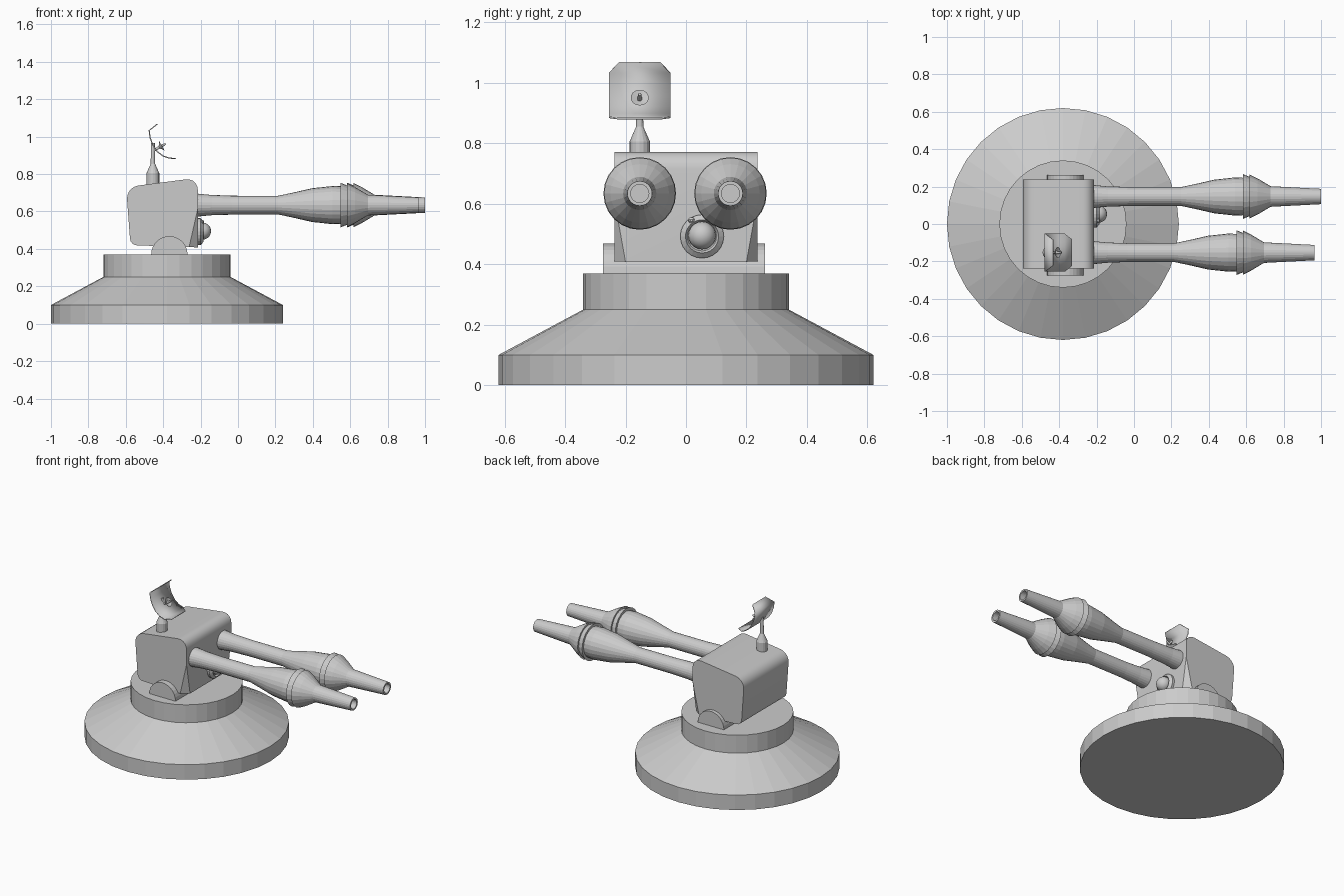
import bpy, bmesh
from math import sin, cos, pi
from mathutils import Vector

if "Cube" in bpy.data.objects:
    bpy.data.objects.remove(bpy.data.objects["Cube"])


def finish(name, bm, smooth=None):
    bmesh.ops.recalc_face_normals(bm, faces=bm.faces[:])
    me = bpy.data.meshes.new(name)
    bm.to_mesh(me)
    bm.free()
    ob = bpy.data.objects.new(name, me)
    bpy.context.collection.objects.link(ob)
    if smooth:
        bpy.ops.object.select_all(action='DESELECT')
        ob.select_set(True)
        bpy.context.view_layer.objects.active = ob
        bpy.ops.object.shade_smooth_by_angle(angle=smooth)
    return ob


def lathe(name, profile, origin, axis, sides, caps=True, smooth=None):
    """Revolve (distance along axis, radius) points around an axis."""
    bm = bmesh.new()
    rot = Vector((0, 0, 1)).rotation_difference(Vector(axis))
    rings = []
    for d, r in profile:
        ring = []
        for i in range(sides):
            a = 2 * pi * i / sides
            ring.append(bm.verts.new(Vector(origin) + rot @ Vector((r * cos(a), r * sin(a), d))))
        rings.append(ring)
    for a, b in zip(rings, rings[1:]):
        for i in range(sides):
            j = (i + 1) % sides
            bm.faces.new((a[i], a[j], b[j], b[i]))
    if caps:
        bm.faces.new(rings[0])
        bm.faces.new(rings[-1])
    return finish(name, bm, smooth)


def ball(name, center, radius, seg=20):
    bm = bmesh.new()
    bmesh.ops.create_uvsphere(bm, u_segments=seg, v_segments=seg // 2, radius=radius)
    bmesh.ops.translate(bm, verts=bm.verts[:], vec=center)
    return finish(name, bm, 0.6)


# Stepped round base
lathe("base", [(0, 0.62), (0.1, 0.62), (0.25, 0.34), (0.37, 0.34)],
      (-0.38, 0, 0), (0, 0, 1), 32)

# Tilt axle under the housing
lathe("tilt_axle", [(-0.275, 0.097), (0.262, 0.097)],
      (-0.367, 0, 0.371), (0, 1, 0), 28)

# Gun housing: extruded side profile with rounded corners
bm = bmesh.new()
outline = [(-0.215, 0.408), (-0.215, 0.78), (-0.598, 0.73), (-0.575, 0.42)]
near = [bm.verts.new((x, -0.237, z)) for x, z in outline]
far = [bm.verts.new((x, 0.237, z)) for x, z in outline]
bm.faces.new(near)
bm.faces.new(far)
edges = []
for i in range(4):
    j = (i + 1) % 4
    bm.faces.new((near[i], near[j], far[j], far[i]))
    edges.append(bm.edges.get((near[i], far[i])))
bmesh.ops.bevel(bm, geom=edges[1:3], offset=0.065, segments=5, profile=0.5, affect='EDGES')
low = [e for e in bm.edges if all((v.co - Vector((-0.575, v.co.y, 0.42))).length < 1e-4 for v in e.verts)]
bmesh.ops.bevel(bm, geom=low, offset=0.035, segments=4, profile=0.5, affect='EDGES')
# Sloped cuts on the lower front corners
for s in (-1, 1):
    p = Vector((-0.215, s * 0.238, 0.62))
    n = (Vector((-0.215, s * 0.2, 0.408)) - p).cross(Vector((-0.262, s * 0.237, 0.408)) - p)
    if n.y * s < 0:
        n = -n
    cut = bmesh.ops.bisect_plane(bm, geom=bm.verts[:] + bm.edges[:] + bm.faces[:],
                                 plane_co=p, plane_no=n, clear_outer=True)
    rim = [e for e in cut['geom_cut'] if isinstance(e, bmesh.types.BMEdge)]
    bmesh.ops.holes_fill(bm, edges=[e for e in bm.edges if e.is_boundary])
finish("gun_housing", bm, 0.45)

# Twin barrels, one recoiled a little
for name, y, shift in (("left_barrel", 0.147, 0), ("right_barrel", -0.153, -0.035)):
    root = -0.225
    shape = [(0.0 + shift, 0.05), (0.25 + shift, 0.05), (0.33 + shift, 0.067),
             (0.43 + shift, 0.09), (0.54 + shift, 0.102), (0.585 + shift, 0.1),
             (0.582 + shift, 0.12), (0.618 + shift, 0.105), (0.617 + shift, 0.118),
             (0.66 + shift, 0.097), (0.73 + shift, 0.055), (1.0 + shift, 0.041),
             (1.0 + shift, 0.03), (0.75 + shift, 0.03)]
    lathe(name, [(root, 0.062), (-0.14, 0.054)] + shape, (0, y, 0.634), (1, 0, 0), 24)

# Sighting eye on the front of the housing
lathe("eye_socket", [(-0.225, 0.072), (-0.2, 0.072), (-0.185, 0.055), (-0.198, 0.048)],
      (0, 0.053, 0.492), (1, 0, 0), 24)
ball("eye", (-0.19, 0.053, 0.495), 0.046)
ball("eye_stud", (-0.192, 0.018, 0.545), 0.011, 10)

# Antenna mast
lathe("antenna_mast", [(0.7, 0.034), (0.805, 0.034), (0.855, 0.012), (0.965, 0.01)],
      (-0.455, -0.153, 0), (0, 0, 1), 16)

# Curved antenna dish: (x, z, half width) strip, narrowing at both ends
bm = bmesh.new()
strip = [(-0.432, 1.067, 0.068), (-0.475, 1.033, 0.101), (-0.47, 0.995, 0.101),
         (-0.455, 0.955, 0.101), (-0.432, 0.92, 0.101), (-0.4, 0.896, 0.101),
         (-0.37, 0.886, 0.101), (-0.333, 0.882, 0.072)]
rows = [[bm.verts.new((x, -0.153 + s * w, z)) for s in (-1, 1)] for x, z, w in strip]
for a, b in zip(rows, rows[1:]):
    bm.faces.new((a[0], a[1], b[1], b[0]))
dish = finish("antenna_dish", bm, 0.5)
mod = dish.modifiers.new("thickness", 'SOLIDIFY')
mod.thickness = 0.006
mod.offset = 0

# Receiver horn in the middle of the dish
lathe("receiver_horn", [(0.0, 0.007), (0.035, 0.007), (0.04, 0.012), (0.052, 0.03),
                        (0.05, 0.026), (0.042, 0.008), (0.075, 0.005)],
      (-0.452, -0.153, 0.925), (0.87, 0, 0.5), 14)
